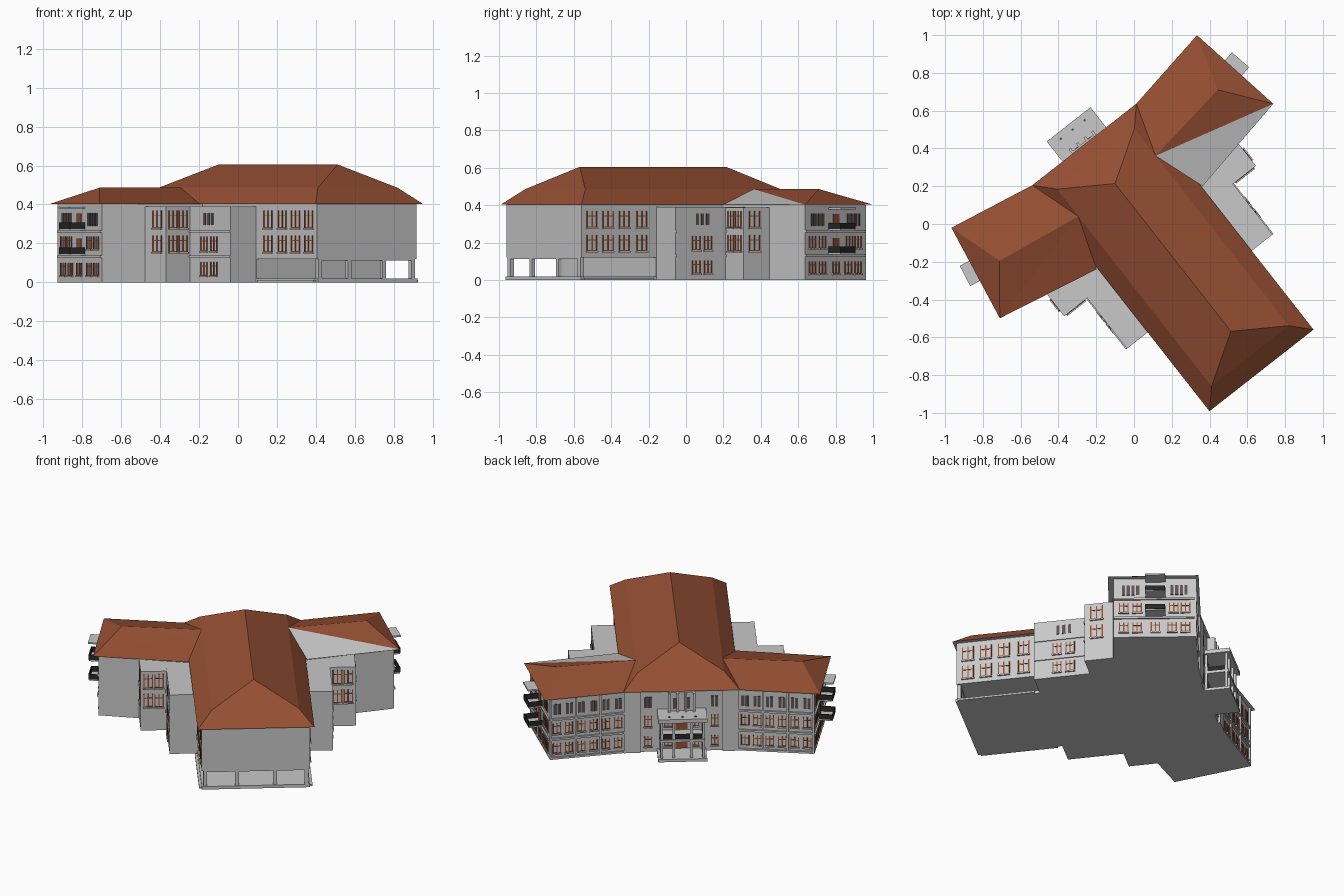
import bpy, bmesh, math
from mathutils import Matrix, Vector

if "Cube" in bpy.data.objects:
    bpy.data.objects.remove(bpy.data.objects["Cube"])

# ---------- colours ----------
def mat(name, c):
    m = bpy.data.materials.new(name)
    m.diffuse_color = (*c, 1)
    m.use_nodes = True
    m.node_tree.nodes["Principled BSDF"].inputs["Base Color"].default_value = m.diffuse_color
    return m
WALL = mat("wall_grey", (0.58, 0.58, 0.585))
ROOF = mat("roof_tile", (0.30, 0.078, 0.033))
FRAME = mat("frame_brown", (0.30, 0.078, 0.03))
DARK = mat("railing_dark", (0.02, 0.02, 0.022))
GLASS = mat("pane_grey", (0.09, 0.09, 0.10))

# Building frame: p runs across the symmetry axis, q from the rear end to the facade
ANG = math.atan2(0.617, 0.787)
FRAME_M = Matrix.Translation((0.675, -0.775, 0)) @ Matrix.Rotation(ANG, 4, 'Z')

parts = {}
def part(name, m):
    if name not in parts:
        parts[name] = (bmesh.new(), m)
    return parts[name][0]

def prism(name, m, pts, z0, z1, mirror=True):
    """Upright prism over a footprint, mirrored across the axis."""
    bm = part(name, m)
    for s in ((1, -1) if mirror else (1,)):
        lo = [bm.verts.new((s * x, y, z0)) for x, y in pts]
        hi = [bm.verts.new((s * x, y, z1)) for x, y in pts]
        n = len(pts)
        bm.faces.new(lo)
        bm.faces.new(hi)
        for i in range(n):
            j = (i + 1) % n
            bm.faces.new((lo[i], lo[j], hi[j], hi[i]))

def rect(name, m, x0, x1, y0, y1, z0, z1, mirror=True):
    prism(name, m, [(x0, y0), (x1, y0), (x1, y1), (x0, y1)], z0, z1, mirror)

class Wall:
    """A wall line; s runs along it, n points outwards."""
    def __init__(self, a, b):
        self.a = Vector(a)
        d = Vector(b) - self.a
        self.len = d.length
        self.t = d.normalized()
        self.n = Vector((self.t.y, -self.t.x))

    def box(self, name, m, s0, s1, n0, n1, z0, z1):
        prism(name, m, [self.a + self.t * s + self.n * n for s, n in
              ((s0, n0), (s1, n0), (s1, n1), (s0, n1))], z0, z1)

    def window(self, s, w, z0, z1):
        """Brown casement bars with a sill."""
        b = 0.007
        for c in (s - w / 2, s, s + w / 2):
            self.box("window_frames", FRAME, c - b / 2, c + b / 2, -.002, .004, z0, z1)
        for z in (z0, z0 + (z1 - z0) * 0.66):
            self.box("window_frames", FRAME, s - w / 2, s + w / 2, -.002, .003, z, z + 0.005)
        self.box("window_sills", WALL, s - w / 2 - .006, s + w / 2 + .006, -.002, .009, z0 - .008, z0)

    def panes(self, s, count, z0, z1, step=0.028):
        """Row of narrow dark panes, each with a thin brown edge."""
        for i in range(count):
            c = s + (i - (count - 1) / 2) * step
            self.box("dark_panes", GLASS, c - .008, c + .008, -.002, .003, z0, z1)
            self.box("window_frames", FRAME, c + .008, c + .011, -.002, .004, z0, z1)

    def band(self, z, d=0.012):
        self.box("floor_bands", WALL, 0, self.len, -.002, d, z, z + 0.012)

# ---------- wall bodies ----------
rect("main_upper_body", WALL, -.325, .325, .02, 1.50, .12, .404, False)
rect("main_ground_body", WALL, -.325, .325, .527, 1.50, 0, .121, False)
prism("side_wing", WALL, [(.31, 1.495), (.31, .97), (.37, .985), (.885, 1.10), (.795, 1.575)], 0, .404)
rect("inner_step_block", WALL, .30, .49, .53, 1.0, 0, .39)
rect("outer_step_block", WALL, .30, .645, .87, 1.06, 0, .389)

# ---------- open arcade at the rear ----------
rect("arcade_floor", WALL, -.325, .325, .015, .53, 0, .02, False)
rect("arcade_piers", WALL, .102, .125, .02, .04, .02, .121)
rect("arcade_piers", WALL, .292, .315, .02, .045, .02, .121)
rect("arcade_lintel", WALL, -.315, .315, .02, .04, .112, .122, False)
prism("arcade_ramp", WALL, [(.325, .03), (.34, .03), (.34, .50), (.325, .50)], 0, .012)

# ---------- main roof: hip with a steeper lower skirt ----------
def finish(bm, name, mats):
    bmesh.ops.recalc_face_normals(bm, faces=bm.faces)
    bm.transform(FRAME_M)
    me = bpy.data.meshes.new(name)
    bm.to_mesh(me)
    bm.free()
    for m in mats:
        me.materials.append(m)
    ob = bpy.data.objects.new(name, me)
    bpy.context.collection.objects.link(ob)

EAVE, KINK, TOP, LEN = .403, .486, .605, 1.52
def ring(bm, p, q, z):
    return [bm.verts.new(v) for v in ((-p, q, z), (p, q, z), (p, LEN - q, z), (-p, LEN - q, z))]
bm = bmesh.new()
e, k = ring(bm, .35, 0, EAVE), ring(bm, .26, .097, KINK)
r0, r1 = bm.verts.new((0, .263, TOP)), bm.verts.new((0, LEN - .263, TOP))
under = bm.faces.new(e)
under.material_index = 1
for i in range(4):
    j = (i + 1) % 4
    bm.faces.new((e[i], e[j], k[j], k[i]))
for f in ((k[0], k[1], r0), (k[1], k[2], r1, r0), (k[2], k[3], r1), (k[3], k[0], r0, r1)):
    bm.faces.new(f)
finish(bm, "main_roof", [ROOF, WALL])

# ---------- wing roofs; the right one has a grey rear panel ----------
for s, name in ((1, "right_wing_roof"), (-1, "left_wing_roof")):
    bm = bmesh.new()
    fi, fo, bo, bi, ro, ri = [bm.verts.new((s * x, y, z)) for x, y, z in (
        (.35, 1.52, EAVE), (.826, 1.607, EAVE), (.92, 1.072, EAVE),
        (.357, .96, EAVE), (.734, 1.312, KINK), (.26, 1.24, KINK))]
    bm.faces.new((fi, fo, ro, ri))
    bm.faces.new((fo, bo, ro))
    bm.faces.new((ro, bo, ri))
    panel = bm.faces.new((bo, bi, ri))
    panel.material_index = 1 if s > 0 else 0
    bm.faces.new((fi, ri, bi))
    under = bm.faces.new((fi, fo, bo, bi))
    under.material_index = 1
    finish(bm, name, [ROOF, WALL])

# ---------- windows of the long sides and step blocks ----------
side = Wall((.325, .02), (.325, .53))
for s in (.07, .18, .29, .41):
    side.window(s, .065, .155, .24)
    side.window(s, .065, .28, .37)
step_side = Wall((.49, .53), (.49, .87))
for s in (.14, .22):
    step_side.window(s, .05, .035, .105)
    step_side.window(s, .05, .16, .235)
step_side.panes(.18, 3, .295, .355, .035)
step_side.band(.125, .006)
step_side.band(.255, .006)
outer_side = Wall((.645, .87), (.645, 1.04))
outer_rear = Wall((.49, .87), (.645, .87))
for z0, z1 in ((.155, .24), (.28, .37)):
    outer_side.window(.075, .07, z0, z1)
    outer_rear.window(.045, .05, z0, z1)
    outer_rear.window(.11, .05, z0, z1)

# ---------- wing ends with balconies ----------
end = Wall((.885, 1.10), (.795, 1.575))
for s in (.06, .14, .25, .35, .43):
    end.window(s, .05, .035, .10)
for s in (.06, .14, .36, .43):
    end.window(s, .05, .17, .235)
for s in (.10, .39):
    end.panes(s, 4, .29, .355)
for z in (.125, .255):
    end.band(z, .01)
for z in (.145, .273):
    end.box("balcony_doors", FRAME, .225, .275, -.002, .004, z, z + .08)
    end.box("balcony_floors", WALL, .19, .31, -.002, .085, z - .008, z)
    end.box("balcony_railings", DARK, .19, .31, .081, .087, z, z + .033)
    for s in (.19, .304):
        end.box("balcony_railings", DARK, s, s + .006, 0, .087, z, z + .033)
end.box("balcony_canopies", WALL, .19, .31, -.01, .09, .378, .388)

# ---------- curved-in facade of the wings ----------
front = Wall((.795, 1.575), (.33, 1.497))
for i in range(6):
    s = .045 + i * .075
    front.window(s, .045, .035, .10)
    front.window(s, .045, .165, .235)
    front.panes(s, 2, .29, .36, .024)
for z in (.0, .125, .255):
    front.band(z)
for s in (0, .155, .305):
    front.box("facade_pilasters", WALL, s, s + .012, -.002, .012, 0, .40)

# ---------- centre of the facade ----------
rect("junction_panels", WALL, .245, .345, 1.48, 1.515, 0, .402)
centre = Wall((.245, 1.50), (0, 1.50))
for z0, z1 in ((.035, .10), (.165, .235)):
    centre.window(.045, .04, z0, z1)
    centre.window(.165, .045, z0, z1)
centre.panes(.045, 2, .29, .36, .024)
centre.box("entrance_doors", FRAME, .21, .245, -.002, .005, .02, .10)
centre.box("entrance_doors", FRAME, .21, .245, -.002, .005, .145, .225)

# ---------- entrance portico ----------
rect("portico_base", WALL, -.147, .147, 1.49, 1.655, 0, .018, False)
rect("portico_floor", WALL, -.135, .135, 1.49, 1.645, .125, .14, False)
rect("portico_roof", WALL, -.147, .147, 1.49, 1.655, .255, .28, False)
for x in (.045, .118):
    rect("portico_columns", WALL, x, x + .016, 1.622, 1.638, .018, .256)
rect("portico_columns", WALL, .118, .134, 1.50, 1.515, .018, .256)
rect("portico_railing", DARK, -.118, .118, 1.627, 1.633, .14, .172, False)
rect("portico_railing", DARK, .123, .129, 1.515, 1.622, .14, .172)
for x in (-.08, 0, .08):
    prism("portico_roof_lamps", GLASS, [(x + .007 * math.cos(a * math.pi / 4), 1.62 + .007 * math.sin(a * math.pi / 4))
          for a in range(8)], .28, .284, False)

# upper bay above the portico
rect("upper_bay", WALL, -.08, .08, 1.49, 1.53, .28, .402, False)
for x in (.018, .068):
    rect("upper_bay_columns", WALL, x, x + .014, 1.53, 1.55, .28, .40)
bay = Wall((.08, 1.53), (0, 1.53))
bay.panes(.037, 1, .295, .365)

for name, (bm, m) in parts.items():
    finish(bm, name, [m])
